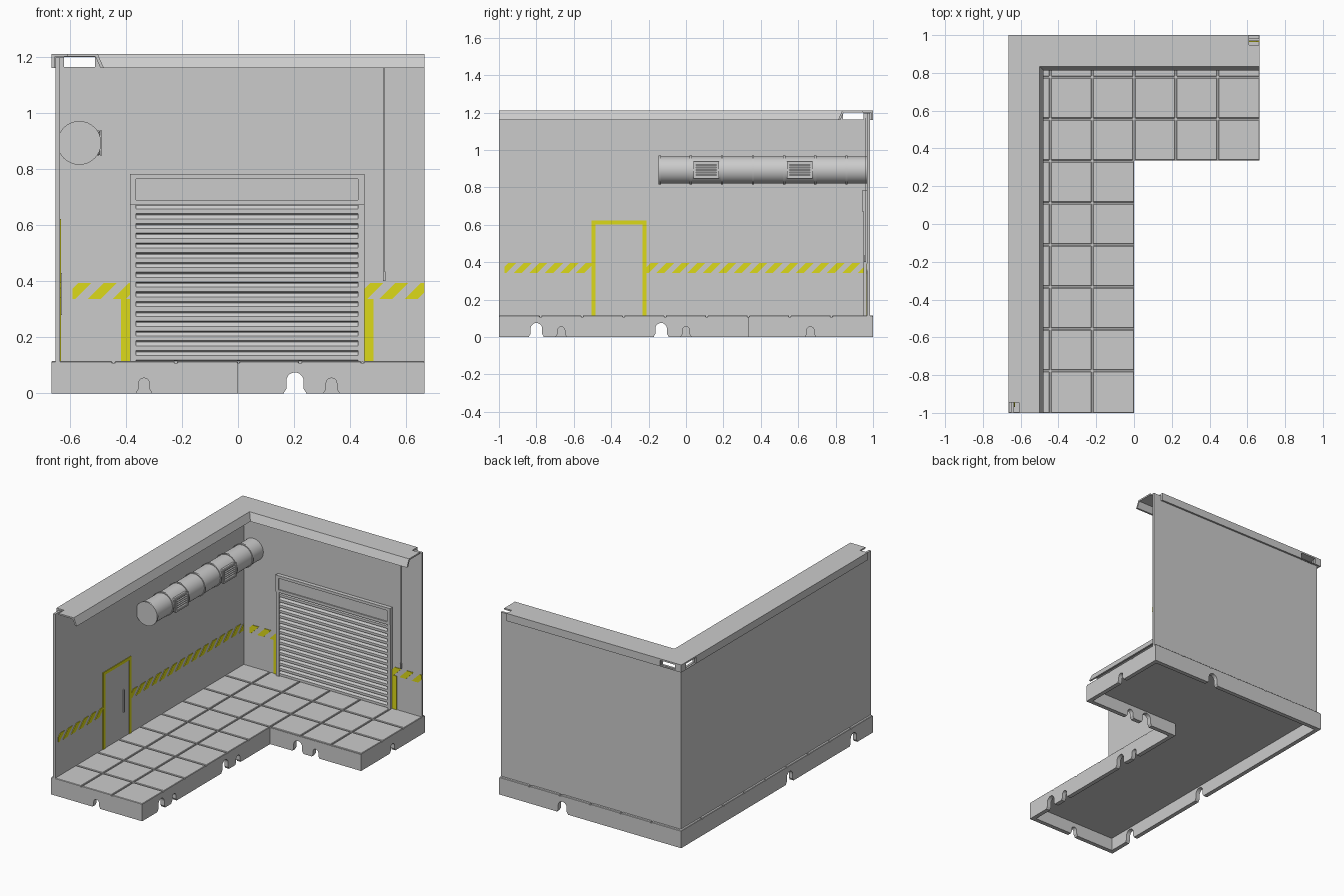
import bpy, bmesh, math

if "Cube" in bpy.data.objects:
    bpy.data.objects.remove(bpy.data.objects["Cube"])

W, T = 0.665, 2 * 0.665 / 6
yellow = bpy.data.materials.new("hazard_yellow")
yellow.diffuse_color = (0.72, 0.7, 0.01, 1)
yellow.use_nodes = True
yellow.node_tree.nodes["Principled BSDF"].inputs["Base Color"].default_value = yellow.diffuse_color


def finish(name, bm, mat=None):
    bmesh.ops.recalc_face_normals(bm, faces=bm.faces)
    me = bpy.data.meshes.new(name)
    bm.to_mesh(me)
    bm.free()
    ob = bpy.data.objects.new(name, me)
    bpy.context.collection.objects.link(ob)
    if mat:
        me.materials.append(mat)
    return ob


def loft(name, rings, mat=None):
    """Join matching closed rings and cap both ends."""
    bm = bmesh.new()
    vs = [[bm.verts.new(p) for p in r] for r in rings]
    n = len(vs[0])
    for a, b in zip(vs, vs[1:]):
        for i in range(n):
            bm.faces.new((a[i], a[(i + 1) % n], b[(i + 1) % n], b[i]))
    bm.faces.new(vs[0])
    bm.faces.new(vs[-1][::-1])
    return finish(name, bm, mat)


def prism(name, pts, axis, a, b, mat=None):
    put = {'x': lambda p, t: (t, p[0], p[1]),
           'y': lambda p, t: (p[0], t, p[1]),
           'z': lambda p, t: (p[0], p[1], t)}[axis]
    return loft(name, [[put(p, t) for p in pts] for t in (a, b)], mat)


def box(name, x0, x1, y0, y1, z0, z1, mat=None, bevel=0):
    ob = prism(name, [(x0, y0), (x1, y0), (x1, y1), (x0, y1)], 'z', z0, z1, mat)
    if bevel:
        m = ob.modifiers.new("bevel", 'BEVEL')
        m.width, m.segments = bevel, 1
    return ob


def cut(ob, cutters, keep=False):
    bpy.context.view_layer.objects.active = ob
    for c in cutters:
        m = ob.modifiers.new("cut", 'BOOLEAN')
        m.operation, m.solver, m.object = 'DIFFERENCE', 'EXACT', c
        bpy.ops.object.modifier_apply(modifier=m.name)
        if not keep:
            bpy.data.objects.remove(c)


def arch(axis, c, w, h, a, b):
    """Round-topped mouse-hole cutter running along an axis."""
    r = w / 2
    pts = [(c - r - .01, -.01), (c - r - .008, .004), (c - r, .016)]
    pts += [(c - r * math.cos(math.pi * i / 10), h - r + r * math.sin(math.pi * i / 10)) for i in range(11)]
    pts += [(c + r, .016), (c + r + .008, .004), (c + r + .01, -.01)]
    return prism("arch_cutter", pts, axis, a, b)


def ell(d):
    """L-shaped footprint, inset by d."""
    return [(-W + d, -1 + d), (-d, -1 + d), (-d, .335 + d), (W - d, .335 + d), (W - d, 1 - d), (-W + d, 1 - d)]


# Hollow base with cable arches and small connector slots
base = prism("base", ell(0), 'z', 0, .108)
cut(base, [prism("cavity", ell(.028), 'z', -.02, .085),
           arch('y', .203, .062, .075, .3, 1.05),
           arch('x', -.80, .062, .075, -.7, .05),
           arch('x', -.133, .062, .075, -.7, .05),
           arch('y', -.335, .038, .055, -1.02, -.96),
           arch('y', .333, .038, .055, .31, .37),
           arch('x', -.667, .038, .055, -.04, .02),
           arch('x', 0, .038, .055, -.04, .02),
           arch('x', .665, .038, .055, .63, .69)])

# Floor tiles
for i in range(6):
    for j in range(9):
        if i < 3 or j >= 6:
            x, y, g = -W + i * T, -1 + j * 2 / 9, .004
            box("floor_tile", x + (g if i else 0), x + T - (g if i not in (2, 5) or (i == 2 and j > 5) else 0),
                y + (g if j else 0), y + 2 / 9 - (g if j < 8 else 0), .1, .115, bevel=.003)

# Walls
WX, WY = -.635, .968
walls = prism("walls", [(-.65, -1), (WX, -1), (WX, WY), (W, WY), (W, .983), (-.65, .983)], 'z', .087, 1.198)

# Top trim: channel profile (offset from outer edge, height) mitred round the corner
prof = [(0, 1.16), (0, 1.21), (.165, 1.21), (.187, 1.16), (.175, 1.16), (.157, 1.2), (.012, 1.2), (.012, 1.16)]
trim = loft("top_trim", [[(-W + d, -1, z) for d, z in prof],
                         [(-W + d, 1 - d, z) for d, z in prof],
                         [(W, 1 - d, z) for d, z in prof]])
gaps = [box("gap_x", -.62, -.51, .955, 1.05, 1.163, 1.1995),
        box("gap_y", -.72, -.625, .84, .95, 1.163, 1.1995)]
cut(walls, gaps, keep=True)
cut(trim, gaps)
cut(trim, [box("end_notch_a", -.7, -.61, -1.05, -.945, 1.1, 1.3),
           box("end_notch_b", .61, .7, .947, 1.05, 1.1, 1.3)])

# Roller door: frame, header panel, slats
X0, X1 = -.385, .45
for s, (a, b) in {"left": (X0, -.364), "right": (.428, X1)}.items():
    box("roller_frame_" + s, a, b, .948, WY + .002, .112, .672)
box("roller_header", X0, X1, .95, WY + .002, .672, .783)
for a, b, c, d in ((X0, X1, .765, .783), (X0, X1, .672, .69), (X0, -.364, .69, .765), (.428, X1, .69, .765)):
    box("header_rim", a, b, .942, .951, c, d)
pts, n = [], 16
p = (.672 - .115) / n
for i in range(n):
    z = .115 + i * p
    pts += [(.961, z), (.951, z + .004), (.951, z + p * .58), (.961, z + p * .95)]
prism("roller_slats", [(WY + .002, .115)] + pts + [(.961, .672), (WY + .002, .672)], 'x', -.364, .428)


def clip(poly, lim, sign):
    out = []
    for a, b in zip(poly, poly[1:] + poly[:1]):
        da, db = sign * (a[0] - lim), sign * (b[0] - lim)
        if da >= 0:
            out.append(a)
        if da * db < 0:
            t = da / (da - db)
            out.append((lim, a[1] + t * (b[1] - a[1])))
    return out


def hazard(name, axis, lo, hi, z0, z1, a, b, pitch):
    """Row of slanted stripes clipped to a span."""
    h, w, u = z1 - z0, pitch * .52, lo - pitch * .4
    while u < hi:
        poly = clip(clip([(u, z0), (u + w, z0), (u + w + h, z1), (u + h, z1)], lo, 1), hi, -1)
        if len(poly) > 2:
            prism(name, poly, axis, a, b, yellow)
        u += pitch


# Yellow floor markings on both walls
F = WY - .004
hazard("back_stripe", 'y', -.59, X0, .337, .393, F, WY + .001, .09)
hazard("back_stripe", 'y', X1, W, .337, .393, F, WY + .001, .09)
box("roller_mark_left", -.417, X0, F, WY + .001, .115, .337, yellow)
box("roller_mark_right", X1, .483, F, WY + .001, .115, .337, yellow)
G = WX + .004
hazard("side_stripe", 'x', -.97, -.505, .342, .395, WX - .001, G, .083)
hazard("side_stripe", 'x', -.21, .96, .342, .395, WX - .001, G, .083)

# Side door outline and handle
box("door_line_left", WX - .001, G, -.505, -.483, .115, .602, yellow)
box("door_line_right", WX - .001, G, -.232, -.21, .115, .602, yellow)
box("door_line_top", WX - .001, G, -.505, -.21, .602, .622, yellow)
box("door_handle", WX - .001, WX + .008, -.292, -.286, .28, .43)

# Pull cord beside the roller door
box("pull_cord", .519, .522, .957, .96, .43, 1.17)
box("cord_weight", .516, .525, .952, .962, .4, .435)


# Round duct with bands and louvred vents
def cyl(name, r, y0, y1):
    cx, cz, n = -.5655, .893, 32
    ob = prism(name, [(cx + r * math.cos(2 * math.pi * i / n), cz + r * math.sin(2 * math.pi * i / n))
                      for i in range(n)], 'y', y0, y1)
    bpy.context.view_layer.objects.active = ob
    bpy.ops.object.select_all(action='DESELECT')
    ob.select_set(True)
    bpy.ops.object.shade_smooth_by_angle(angle=math.radians(40))


cyl("duct", .073, -.142, WY + .003)
for i in range(7):
    y = -.142 + i * .1665
    cyl("duct_band", .078, y - .005, y + .007)
for y in (.04, .54):
    box("vent_box", -.54, -.49, y, y + .137, .848, .938, bevel=.006)
    for a, b, c, d in ((0, .137, .848, .858), (0, .137, .928, .938), (0, .014, .856, .93), (.123, .137, .856, .93)):
        box("vent_rim", -.492, -.485, y + a, y + b, c, d)
    for k in range(5):
        z = .862 + k * .0135
        prism("vent_louvre", [(-.492, z), (-.485, z), (-.492, z + .010)], 'y', y + .014, y + .123)
